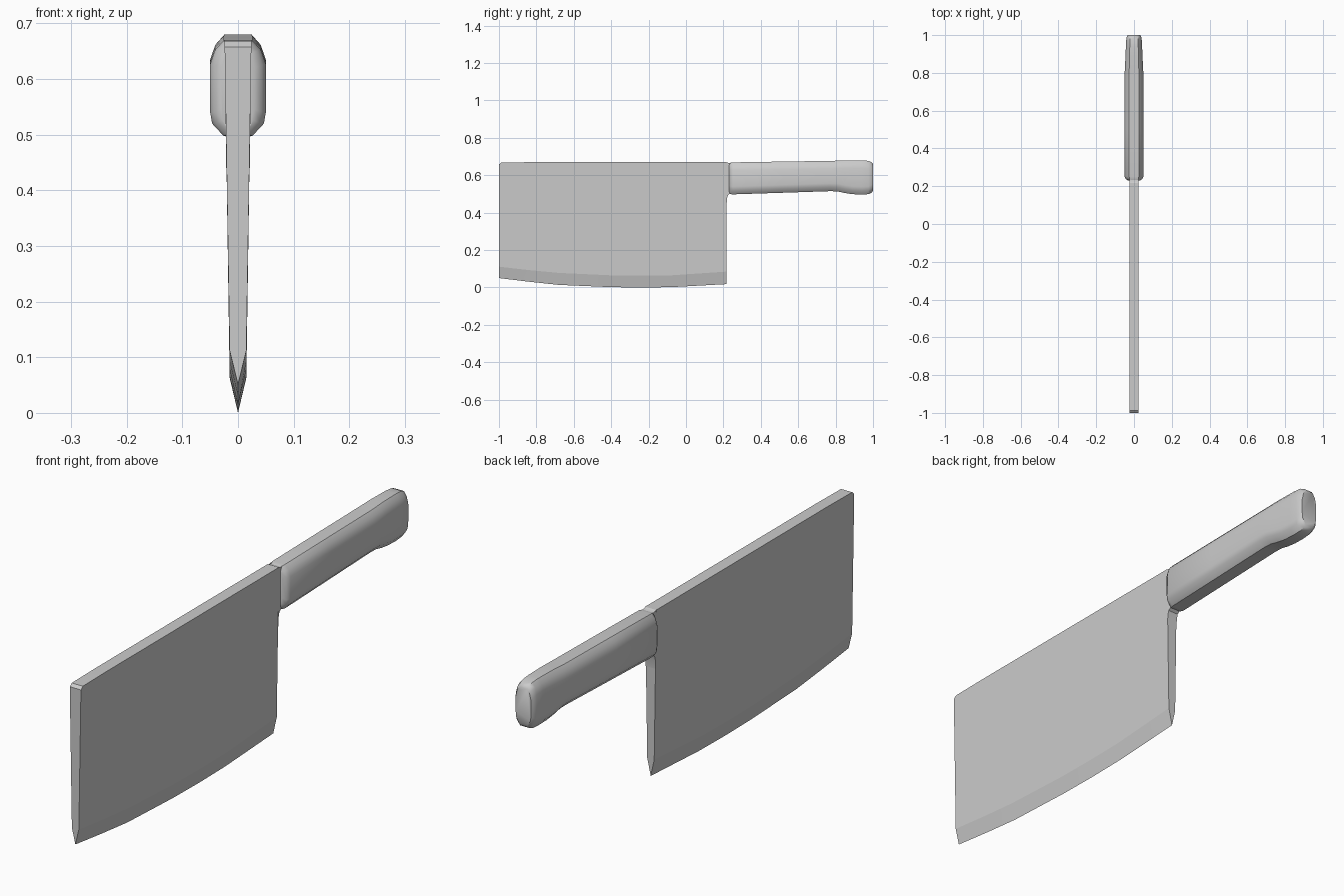
import bpy, bmesh, math

if "Cube" in bpy.data.objects:
    bpy.data.objects.remove(bpy.data.objects["Cube"])


def loft(name, rings, angle):
    """Skin a list of equal-length rings and cap both ends."""
    bm = bmesh.new()
    loops = [[bm.verts.new(p) for p in ring] for ring in rings]
    n = len(loops[0])
    for a, b in zip(loops, loops[1:]):
        for i in range(n):
            j = (i + 1) % n
            bm.faces.new((a[i], a[j], b[j], b[i]))
    bm.faces.new(loops[0])
    bm.faces.new(loops[-1])
    bmesh.ops.recalc_face_normals(bm, faces=bm.faces)
    mesh = bpy.data.meshes.new(name)
    bm.to_mesh(mesh)
    bm.free()
    ob = bpy.data.objects.new(name, mesh)
    bpy.context.collection.objects.link(ob)
    bpy.ops.object.select_all(action='DESELECT')
    ob.select_set(True)
    bpy.context.view_layer.objects.active = ob
    bpy.ops.object.shade_smooth_by_angle(angle=math.radians(angle))
    return ob


def mirrored(y, half):
    """Ring from right-hand (x, z) points, listed top to bottom."""
    left = [(-x, z) for x, z in reversed(half) if x > 0]
    return [(x, y, z) for x, z in half + left]


# Blade: y, top, grind line, cutting edge
blade = [(-1.0, 0.658, 0.112, 0.051), (-0.988, 0.668, 0.110, 0.049),
         (-0.84, 0.67, 0.093, 0.031), (-0.68, 0.67, 0.078, 0.014),
         (-0.4, 0.67, 0.065, 0.002), (-0.24, 0.67, 0.063, 0.0),
         (-0.08, 0.67, 0.065, 0.002), (0.217, 0.67, 0.085, 0.018)]
loft("blade", [mirrored(y, [(0.024, top), (0.015, grind), (0, edge)])
               for y, top, grind, edge in blade], 8)

# Neck: small fillet joining blade heel to handle
neck = [(0.217, 0.44, 0.670), (0.219, 0.475, 0.669), (0.224, 0.493, 0.667),
        (0.235, 0.502, 0.665), (0.26, 0.506, 0.664)]
loft("neck", [mirrored(y, [(0.023, top), (0.0215, low)]) for y, low, top in neck], 30)

# Handle: y, bottom, top, half width
handle = [(0.229, 0.504, 0.663, 0.030), (0.238, 0.499, 0.667, 0.043),
          (0.252, 0.498, 0.669, 0.050), (0.5, 0.506, 0.673, 0.050),
          (0.77, 0.515, 0.677, 0.050), (0.81, 0.514, 0.678, 0.049),
          (0.85, 0.505, 0.680, 0.047), (0.89, 0.499, 0.680, 0.045),
          (0.94, 0.497, 0.680, 0.043), (0.975, 0.499, 0.677, 0.041),
          (0.992, 0.506, 0.670, 0.038), (1.0, 0.517, 0.660, 0.033)]


def handle_ring(y, low, top, w):
    return mirrored(y, [(w * 0.52, top), (w * 0.82, top - 0.016), (w, top - 0.042),
                        (w, low + 0.042), (w * 0.93, low + 0.022), (w * 0.52, low)])


loft("handle", [handle_ring(*s) for s in handle], 40)
